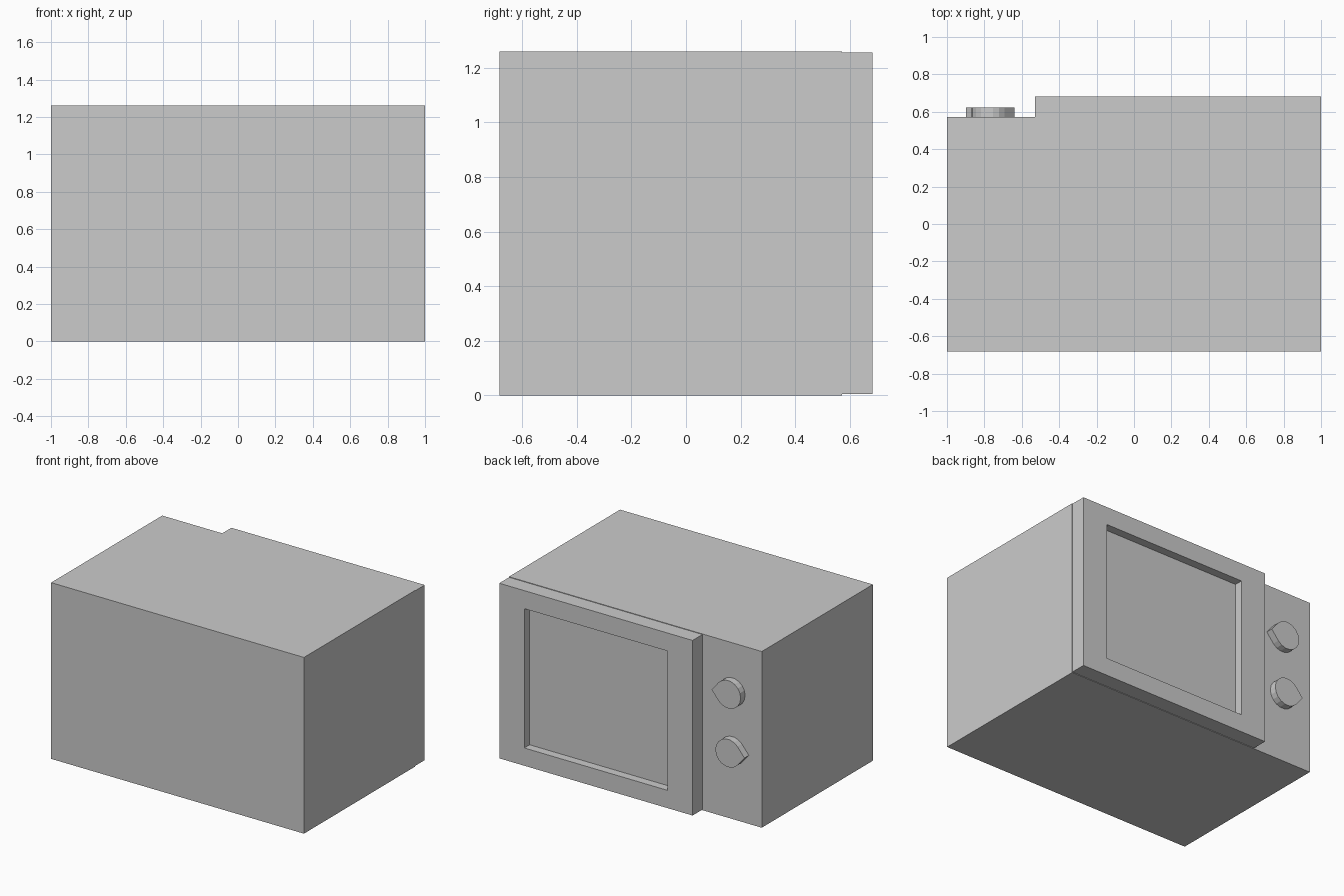
import bpy, bmesh
from math import cos, sin, radians

if "Cube" in bpy.data.objects:
    bpy.data.objects.remove(bpy.data.objects["Cube"])

FRONT = 0.572   # body plane that carries the door and knobs
DOOR = 0.683    # outer door plane


def loft(name, loops):
    """Join equal-length point loops with quads and cap both ends."""
    bm = bmesh.new()
    rings = [[bm.verts.new(p) for p in loop] for loop in loops]
    for a, b in zip(rings, rings[1:]):
        n = len(a)
        for i in range(n):
            j = (i + 1) % n
            bm.faces.new((a[i], a[j], b[j], b[i]))
    bm.faces.new(rings[0])
    bm.faces.new(rings[-1])
    bmesh.ops.recalc_face_normals(bm, faces=bm.faces)
    mesh = bpy.data.meshes.new(name)
    bm.to_mesh(mesh)
    bm.free()
    obj = bpy.data.objects.new(name, mesh)
    bpy.context.collection.objects.link(obj)
    return obj


def rect(x0, x1, z0, z1, y):
    return [(x0, y, z0), (x1, y, z0), (x1, y, z1), (x0, y, z1)]


# Casing
loft("casing", [rect(-1, 1, 0, 1.26, -DOOR), rect(-1, 1, 0, 1.26, FRONT)])

# Door with recessed window
outer = (-0.53, 0.999, 0.004, 1.256)
window = (-0.332, 0.801, 0.131, 1.127)
loft("door", [rect(*outer, FRONT), rect(*outer, DOOR),
              rect(*window, DOOR), rect(*window, DOOR - 0.06)])


# Teardrop dials: a round body drawn out to a pointer
def dial(name, x, z, side):
    r, tip, steps = 0.1, 0.13, 14
    pts = [(tip, 0)]
    for i in range(steps + 1):
        a = radians(42 + (360 - 84) * i / steps)
        pts.append((r * cos(a), r * sin(a)))
    loft(name, [[(x + side * u, y, z + v) for u, v in pts]
                for y in (FRONT - 0.005, 0.622)])


dial("upper_dial", -0.768, 0.91, 1)
dial("lower_dial", -0.768, 0.49, -1)
